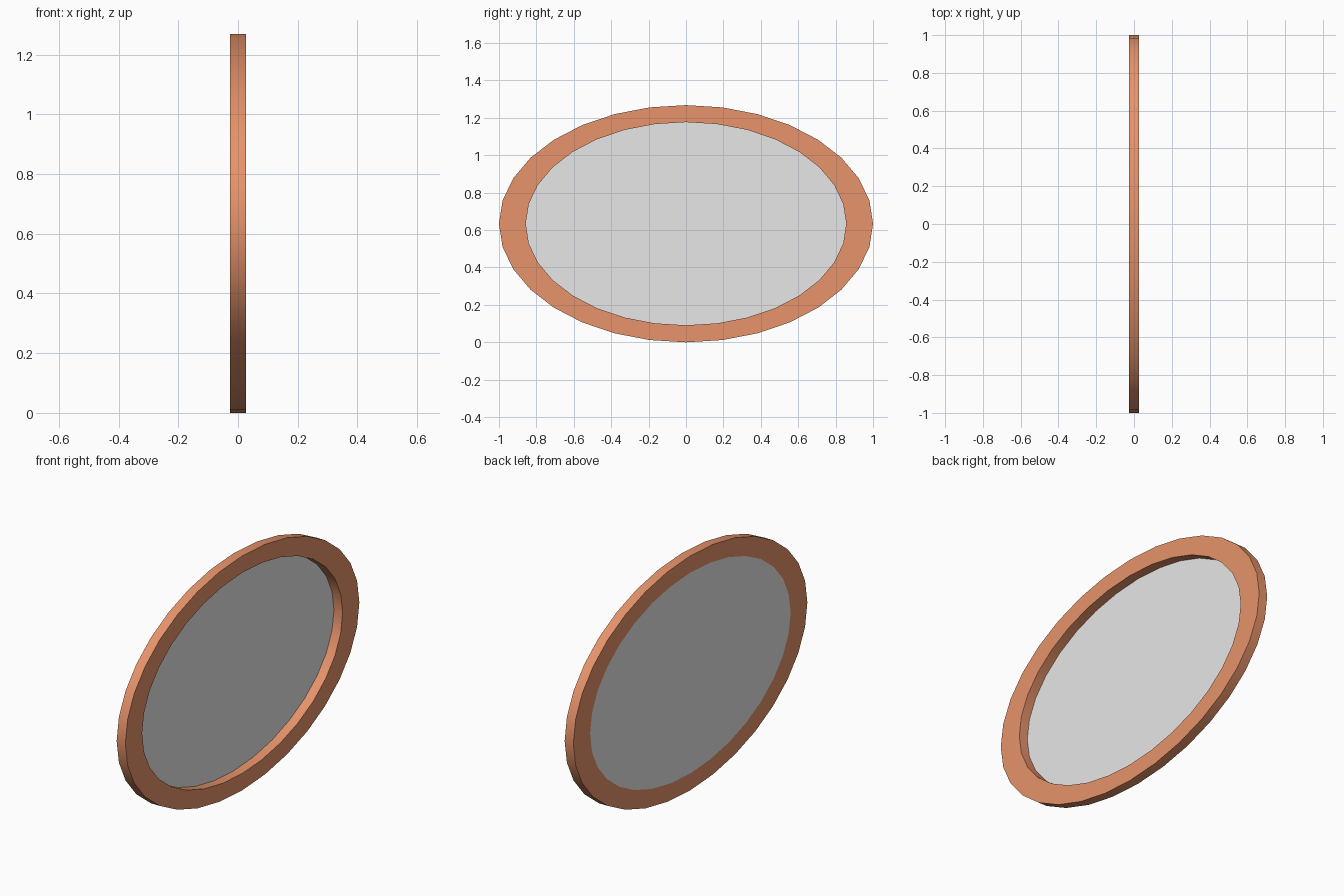
import bpy, bmesh, math

cube = bpy.data.objects.get("Cube")
if cube:
    bpy.data.objects.remove(cube, do_unlink=True)

SIDES = 32
HALF = 0.026                   # half the frame thickness
CENTRE = 0.634                 # height of the middle
OUTER = (1.0, 0.634)           # radii along y and z
INNER = (0.857, 0.543)


def material(name, colour):
    mat = bpy.data.materials.new(name)
    mat.use_nodes = True
    mat.diffuse_color = colour
    mat.node_tree.nodes["Principled BSDF"].inputs["Base Color"].default_value = colour
    return mat


def ellipse(bm, radii, x):
    """Ring of vertices, anticlockwise as seen from +x."""
    steps = [2 * math.pi * i / SIDES for i in range(SIDES)]
    return [bm.verts.new((x, radii[0] * math.cos(a), CENTRE + radii[1] * math.sin(a)))
            for a in steps]


def finish(bm, name, mat):
    mesh = bpy.data.meshes.new(name)
    bm.to_mesh(mesh)
    bm.free()
    mesh.materials.append(mat)
    obj = bpy.data.objects.new(name, mesh)
    bpy.context.collection.objects.link(obj)
    return obj


copper = material("copper", (0.8, 0.295, 0.146, 1))
pale_grey = material("pale grey", (0.8, 0.8, 0.8, 1))

# Oval frame: four rings bridged into a closed rectangular section
bm = bmesh.new()
rings = [ellipse(bm, OUTER, -HALF), ellipse(bm, OUTER, HALF),
         ellipse(bm, INNER, HALF), ellipse(bm, INNER, -HALF)]
for k, ring in enumerate(rings):
    following = rings[(k + 1) % len(rings)]
    for i in range(SIDES):
        j = (i + 1) % SIDES
        bm.faces.new((ring[i], ring[j], following[j], following[i]))
bmesh.ops.recalc_face_normals(bm, faces=bm.faces)
frame = finish(bm, "oval_frame", copper)

# Rim and inner wall are smooth, with crisp edges to the flat faces
bpy.ops.object.select_all(action="DESELECT")
frame.select_set(True)
bpy.context.view_layer.objects.active = frame
bpy.ops.object.shade_smooth_by_angle(angle=math.radians(30))

# Mirror panel: thin sheet flush with the back of the frame
bm = bmesh.new()
bm.faces.new(ellipse(bm, INNER, -HALF))
finish(bm, "mirror_panel", pale_grey)
